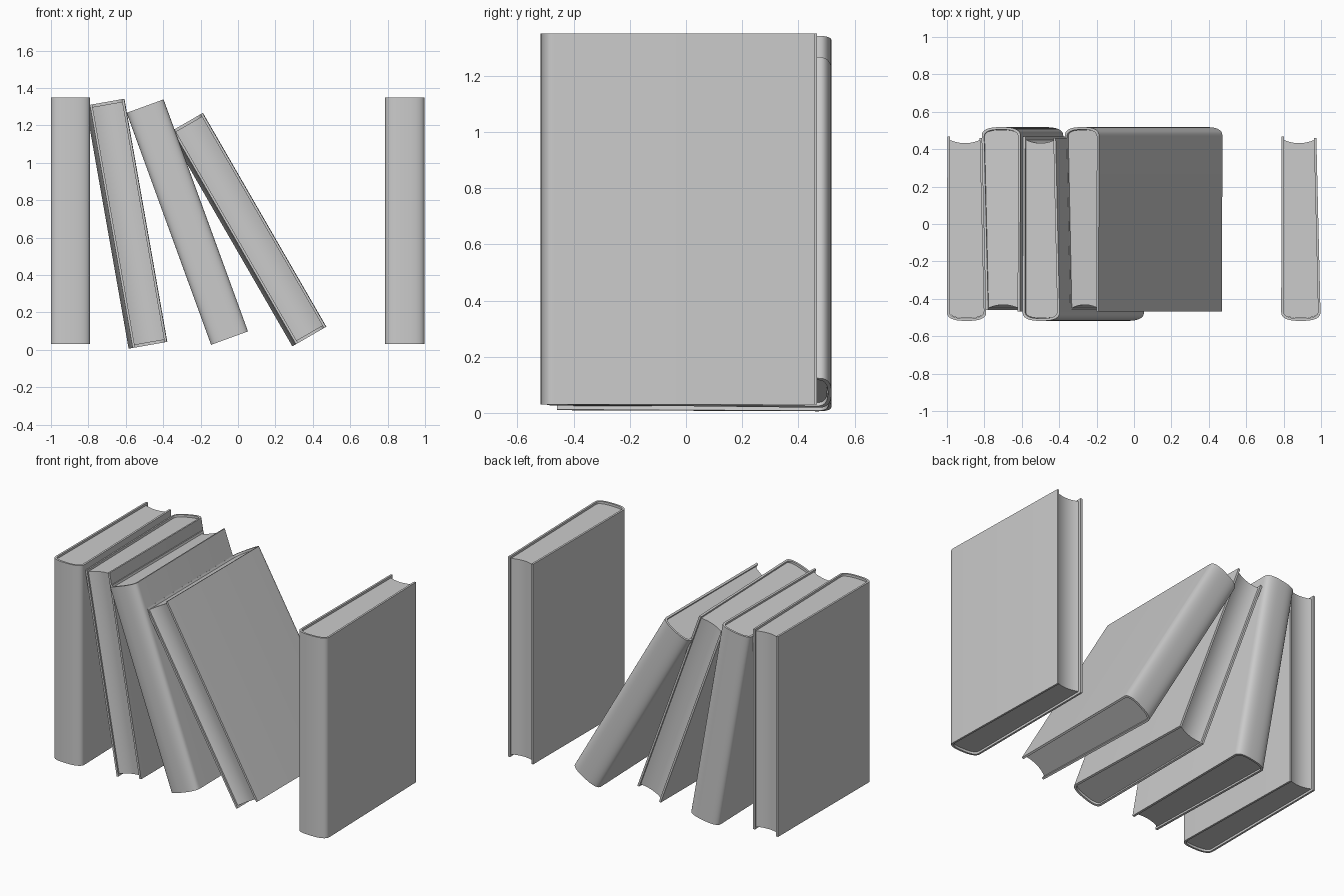
import bpy, math

if "Cube" in bpy.data.objects:
    bpy.data.objects.remove(bpy.data.objects["Cube"])

H = 1.32       # cover height
T = 0.013      # cover board thickness


def spine_arc(half, start, depth, n=20, p=2.6):
    """Rounded spine from the left board to the right board."""
    pts = []
    for i in range(n + 1):
        a = math.pi * i / n
        c, s = math.cos(a), math.sin(a)
        x = -math.copysign(abs(c) ** (2 / p), c) * half
        pts.append((x, start - depth * max(s, 0) ** (2 / p)))
    return pts


def prism_part(bottom, z0, z1):
    """Vertices and quads for a closed outline extruded upward."""
    n = len(bottom)
    verts = [(x, y, z) for z in (z0, z1) for x, y in bottom]
    sides = [(i, (i + 1) % n, n + (i + 1) % n, n + i) for i in range(n)]
    return verts, sides


def make_object(name, verts, faces):
    mesh = bpy.data.meshes.new(name)
    mesh.from_pydata(verts, [], faces)
    mesh.update()
    obj = bpy.data.objects.new(name, mesh)
    bpy.context.collection.objects.link(obj)
    bpy.ops.object.select_all(action='DESELECT')
    obj.select_set(True)
    bpy.context.view_layer.objects.active = obj
    bpy.ops.object.mode_set(mode='EDIT')
    bpy.ops.mesh.select_all(action='SELECT')
    bpy.ops.mesh.normals_make_consistent(inside=False)
    bpy.ops.object.mode_set(mode='OBJECT')
    bpy.ops.object.shade_smooth_by_angle(angle=math.radians(30))
    return obj


def make_cover(name):
    # U-shaped shell: two boards joined by the spine
    outer = [(-0.103, 0.467)] + spine_arc(0.105, -0.47, 0.048) + [(0.083, 0.46)]
    inner = [(-0.103 + T, 0.467)] + spine_arc(0.105 - T, -0.465, 0.040) + [(0.083 - T, 0.46)]
    m = len(outer)
    verts, faces = prism_part(outer + inner[::-1], -H / 2, H / 2)
    n = 2 * m
    for i in range(m - 1):
        q = (i, i + 1, n - 2 - i, n - 1 - i)
        faces += [q, tuple(k + n for k in q)]
    return make_object(name, verts, faces)


def make_pages(name):
    # page block with rounded back and hollow fore edge
    back = spine_arc(0.094, -0.463, 0.040)
    fore = []
    for i in range(11):
        t = 1 - 2 * i / 10
        x = -0.009 + 0.082 * t
        fore.append((x, 0.432 + 0.018 * t * t))
    outline = back + fore
    n = len(outline)
    verts, faces = prism_part(outline, -H / 2 + 0.014, H / 2 - 0.014)
    faces += [tuple(range(n)), tuple(range(n, 2 * n))]
    return make_object(name, verts, faces)


# centre x, centre z, lean in degrees, turned back to front
books = [
    (-0.895, 0.690, 0, False),
    (-0.596, 0.674, 10, True),
    (-0.271, 0.6825, 20, False),
    (0.0515, 0.6425, 30, True),
    (0.892, 0.690, 0, False),
]
for i, (x, z, lean, turned) in enumerate(books, 1):
    for part in (make_cover(f"book_cover_{i}"), make_pages(f"book_pages_{i}")):
        part.location = (x, 0, z)
        part.rotation_euler = (0, -math.radians(lean), math.pi if turned else 0)
        # turn about the upright axis first, then lean
        part.rotation_mode = 'ZYX'
        part.rotation_euler = (0, -math.radians(lean), math.pi if turned else 0)
        from_turn = part.rotation_euler.copy()
        from_turn.order = 'ZYX'
        part.rotation_euler = from_turn
